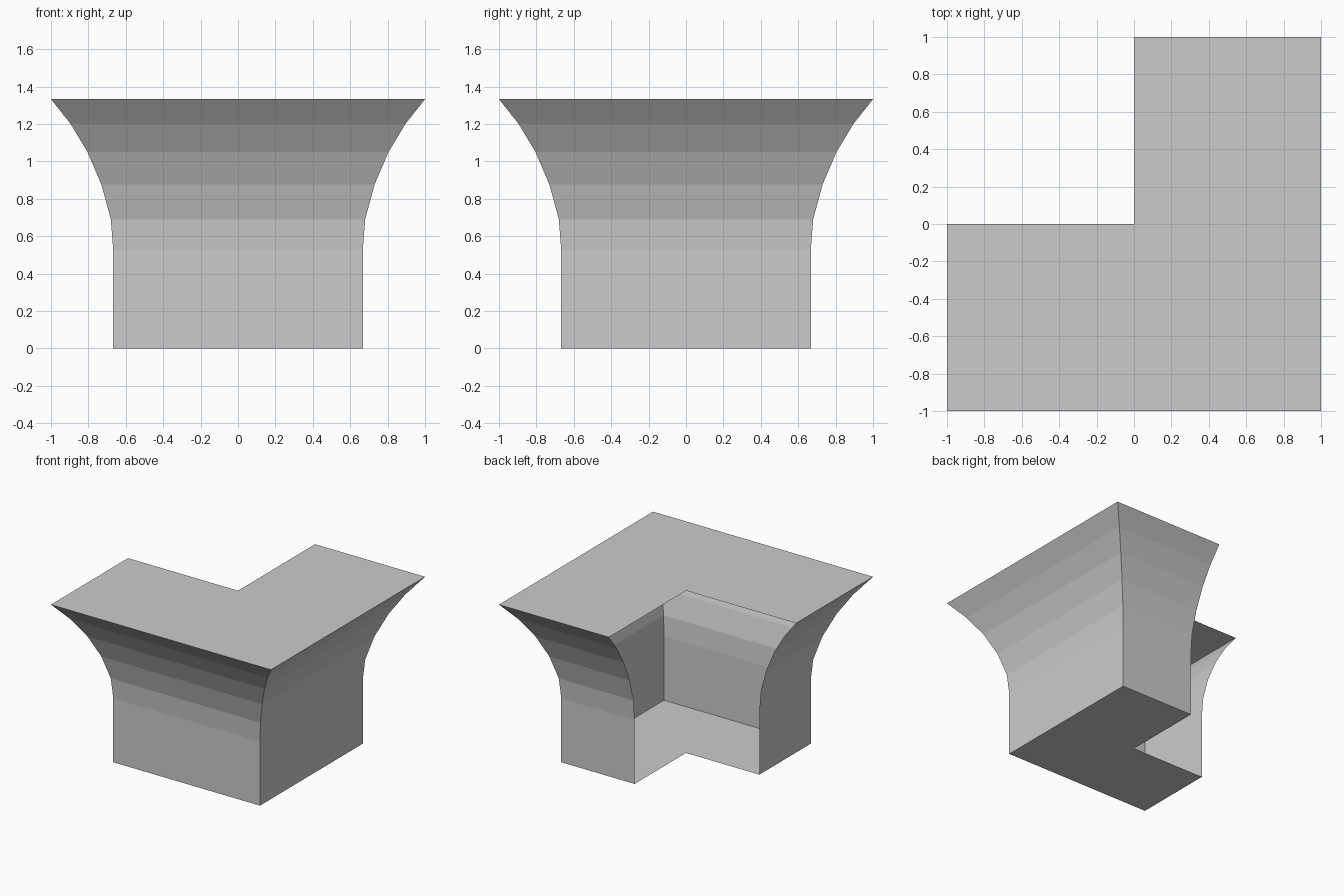
import bpy, bmesh

cube = bpy.data.objects.get("Cube")
if cube:
    bpy.data.objects.remove(cube, do_unlink=True)

# Single plain grey
grey = bpy.data.materials.new("plain_grey")
grey.use_nodes = True
colour = (0.6, 0.6, 0.6, 1)
grey.diffuse_color = colour
grey.node_tree.nodes["Principled BSDF"].inputs["Base Color"].default_value = colour

# Flared profile: half width, height
profile = [(0.667, 0), (0.667, 0.525), (0.68, 0.69), (0.73, 0.875),
           (0.805, 1.05), (0.895, 1.2), (1, 1.333)]

bm = bmesh.new()


def ring(w, z):
    """Outer edge of the L plan, open along the inner notch."""
    plan = [(0, w), (w, w), (w, -w), (-w, -w), (-w, 0)]
    return [bm.verts.new((x, y, z)) for x, y in plan]


# Flared outer walls; the two notch sides stay open
rings = [ring(w, z) for w, z in profile]
for low, high in zip(rings, rings[1:]):
    for i in range(len(low) - 1):
        bm.faces.new((low[i], high[i], high[i + 1], low[i + 1]))

# L-shaped floor and top, each as two quads sharing the diagonal
for loop, z, up in ((rings[0], 0, False), (rings[-1], profile[-1][1], True)):
    inner = bm.verts.new((0, 0, z))
    a, b, c, d, e = loop
    for quad in ((inner, a, b, c), (inner, c, d, e)):
        face = bm.faces.new(quad)
        face.normal_update()
        if (face.normal.z > 0) != up:
            face.normal_flip()

# Make the walls face outward
for face in bm.faces:
    face.normal_update()
    mid = face.calc_center_median()
    if abs(face.normal.z) < 0.99 and face.normal.x * mid.x + face.normal.y * mid.y < 0:
        face.normal_flip()

mesh = bpy.data.meshes.new("flared_corner_shell")
bm.to_mesh(mesh)
bm.free()
mesh.materials.append(grey)
shell = bpy.data.objects.new("flared_corner_shell", mesh)
bpy.context.collection.objects.link(shell)
